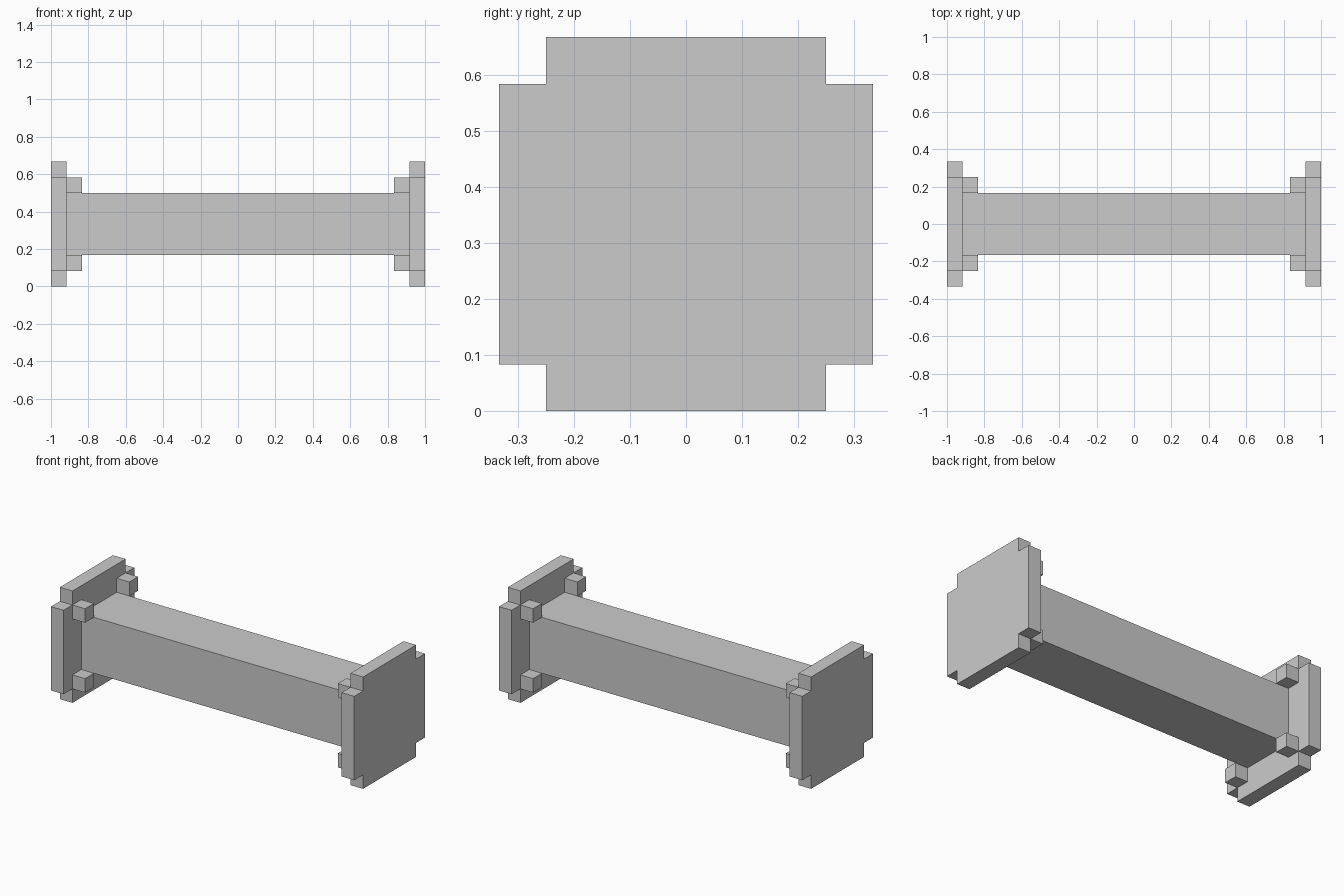
import bpy, bmesh

if "Cube" in bpy.data.objects:
    bpy.data.objects.remove(bpy.data.objects["Cube"])

U = 1 / 12          # grid unit of the model
MID = 4 * U         # height of the long axis


def finish(name, bm):
    bmesh.ops.recalc_face_normals(bm, faces=bm.faces)
    mesh = bpy.data.meshes.new(name)
    bm.to_mesh(mesh)
    bm.free()
    obj = bpy.data.objects.new(name, mesh)
    bpy.context.collection.objects.link(obj)
    return obj


def box(name, centre, size):
    bm = bmesh.new()
    bmesh.ops.create_cube(bm, size=1)
    for v in bm.verts:
        v.co = [c + p * s for c, p, s in zip(centre, v.co, size)]
    return finish(name, bm)


def plate(name, x0, x1):
    # Square with a notch cut from every corner, extruded along x
    profile = [(3, 4), (-3, 4), (-3, 3), (-4, 3), (-4, -3), (-3, -3),
               (-3, -4), (3, -4), (3, -3), (4, -3), (4, 3), (3, 3)]
    bm = bmesh.new()
    face = bm.faces.new([bm.verts.new((x0, y * U, MID + z * U)) for y, z in profile])
    ext = bmesh.ops.extrude_face_region(bm, geom=[face], use_keep_orig=True)
    verts = [g for g in ext["geom"] if isinstance(g, bmesh.types.BMVert)]
    bmesh.ops.translate(bm, verts=verts, vec=(x1 - x0, 0, 0))
    return finish(name, bm)


# Square shaft between the end plates
box("shaft", (0, 0, MID), (22 * U, 4 * U, 4 * U))

for side, sx in (("left", -1), ("right", 1)):
    # Notched end plate
    plate(f"{side}_end_plate", sx * 11 * U, sx * 12 * U)
    # Small corner blocks on the inner face, touching the shaft edges
    for depth, sy in (("front", -1), ("back", 1)):
        for level, sz in (("lower", -1), ("upper", 1)):
            box(f"{side}_{depth}_{level}_block",
                (sx * 10.5 * U, sy * 2.5 * U, MID + sz * 2.5 * U), (U, U, U))
